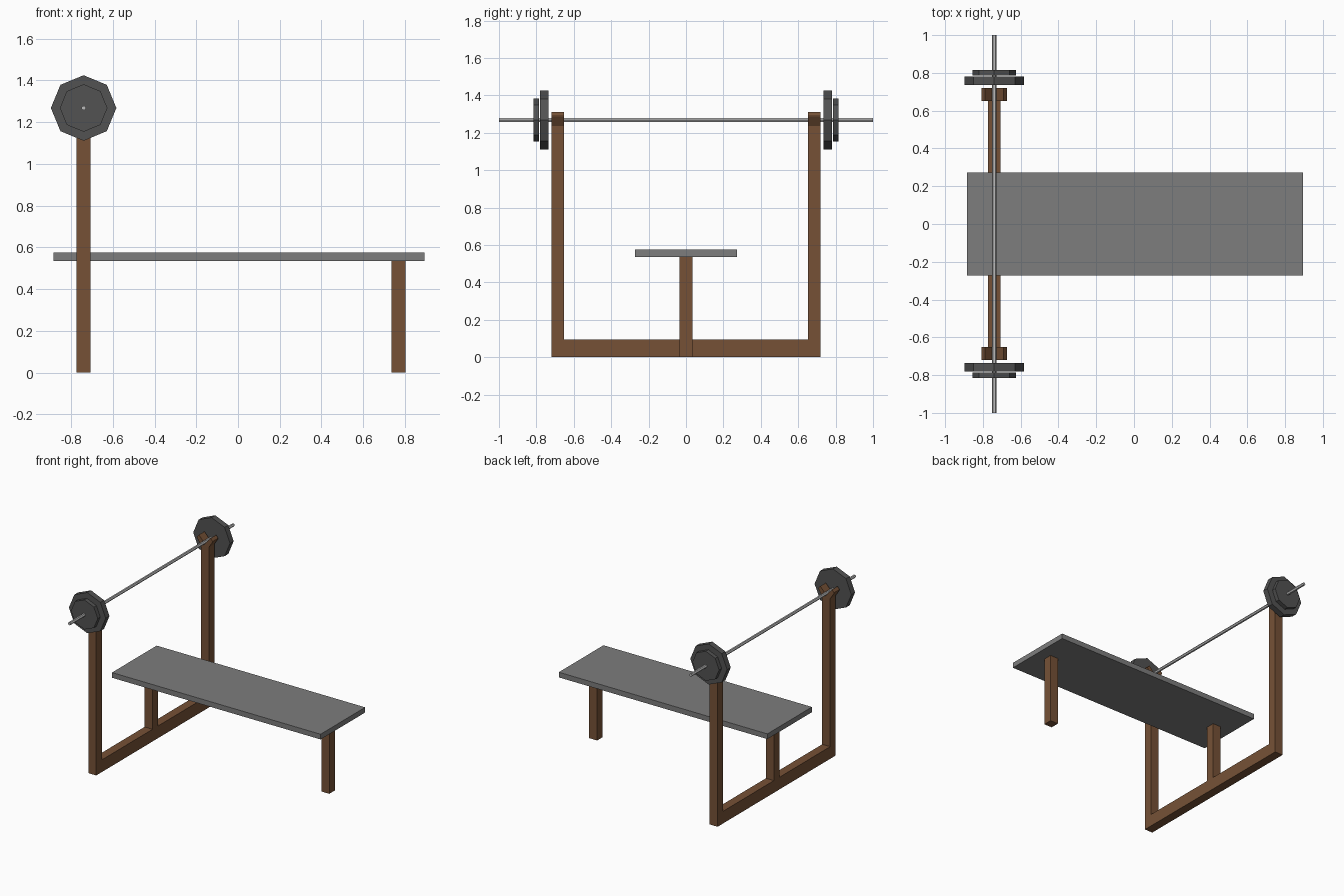
import bpy, math

if "Cube" in bpy.data.objects:
    bpy.data.objects.remove(bpy.data.objects["Cube"])

def material(name, rgb):
    m = bpy.data.materials.new(name)
    m.diffuse_color = (*rgb, 1)
    m.use_nodes = True
    m.node_tree.nodes["Principled BSDF"].inputs["Base Color"].default_value = m.diffuse_color
    return m

wood = material("brown wood", (0.18, 0.083, 0.037))
pad = material("grey pad", (0.205, 0.205, 0.205))
iron = material("dark iron", (0.085, 0.085, 0.085))
steel = material("light steel", (0.5, 0.5, 0.5))

RACK_X, BAR_Z = -0.74, 1.268
HALF = 0.034                      # half thickness of the timber

def mesh_object(name, verts, faces, mat):
    me = bpy.data.meshes.new(name)
    me.from_pydata(verts, [], faces)
    me.materials.append(mat)
    ob = bpy.data.objects.new(name, me)
    bpy.context.collection.objects.link(ob)
    return ob

def prism_y(name, profile, y0, y1, mat):
    """Extrude a counter-clockwise (x, z) profile from y0 to y1."""
    n = len(profile)
    verts = [(x, y, z) for y in (y0, y1) for x, z in profile]
    faces = [tuple(range(n)), tuple(reversed(range(n, 2 * n)))]
    faces += [(i, i + n, (i + 1) % n + n, (i + 1) % n) for i in range(n)]
    return mesh_object(name, verts, faces, mat)

def box(name, x0, x1, y0, y1, z0, z1, mat):
    return prism_y(name, [(x0, z0), (x1, z0), (x1, z1), (x0, z1)], y0, y1, mat)

def disc(name, r, sides, y0, y1, mat):
    ring = [2 * math.pi * i / sides for i in range(sides)]
    return prism_y(name, [(RACK_X + r * math.cos(a), BAR_Z + r * math.sin(a)) for a in ring],
                   y0, y1, mat)

# Bench
box("bench_pad", -0.885, 0.895, -0.272, 0.272, 0.535, 0.575, pad)
box("front_leg", 0.735, 0.803, -HALF, HALF, 0, 0.535, wood)
box("rear_leg", RACK_X - HALF, RACK_X + HALF, -HALF, HALF, 0.094, 0.535, wood)

# Rack: base beam and two posts with forked tops
box("base_beam", RACK_X - HALF, RACK_X + HALF, -0.652, 0.652, 0, 0.094, wood)
fork = [(-HALF, 0), (HALF, 0), (HALF, 1.235), (0.067, 1.285), (0.067, 1.29), (0.05, 1.31),
        (0, 1.254), (-0.05, 1.31), (-0.067, 1.29), (-0.067, 1.285), (-HALF, 1.235)]
for side, s in (("right", -1), ("left", 1)):
    y0, y1 = sorted((s * 0.652, s * 0.72))
    prism_y(side + "_post", [(RACK_X + x, z) for x, z in fork], y0, y1, wood)
    # Weight plates
    y0, y1 = sorted((s * 0.735, s * 0.78))
    disc(side + "_large_plate", 0.157, 8, y0, y1, iron)
    y0, y1 = sorted((s * 0.785, s * 0.816))
    disc(side + "_small_plate", 0.114, 8, y0, y1, iron)

# Bar
disc("bar", 0.012, 6, -1, 1, steel)
